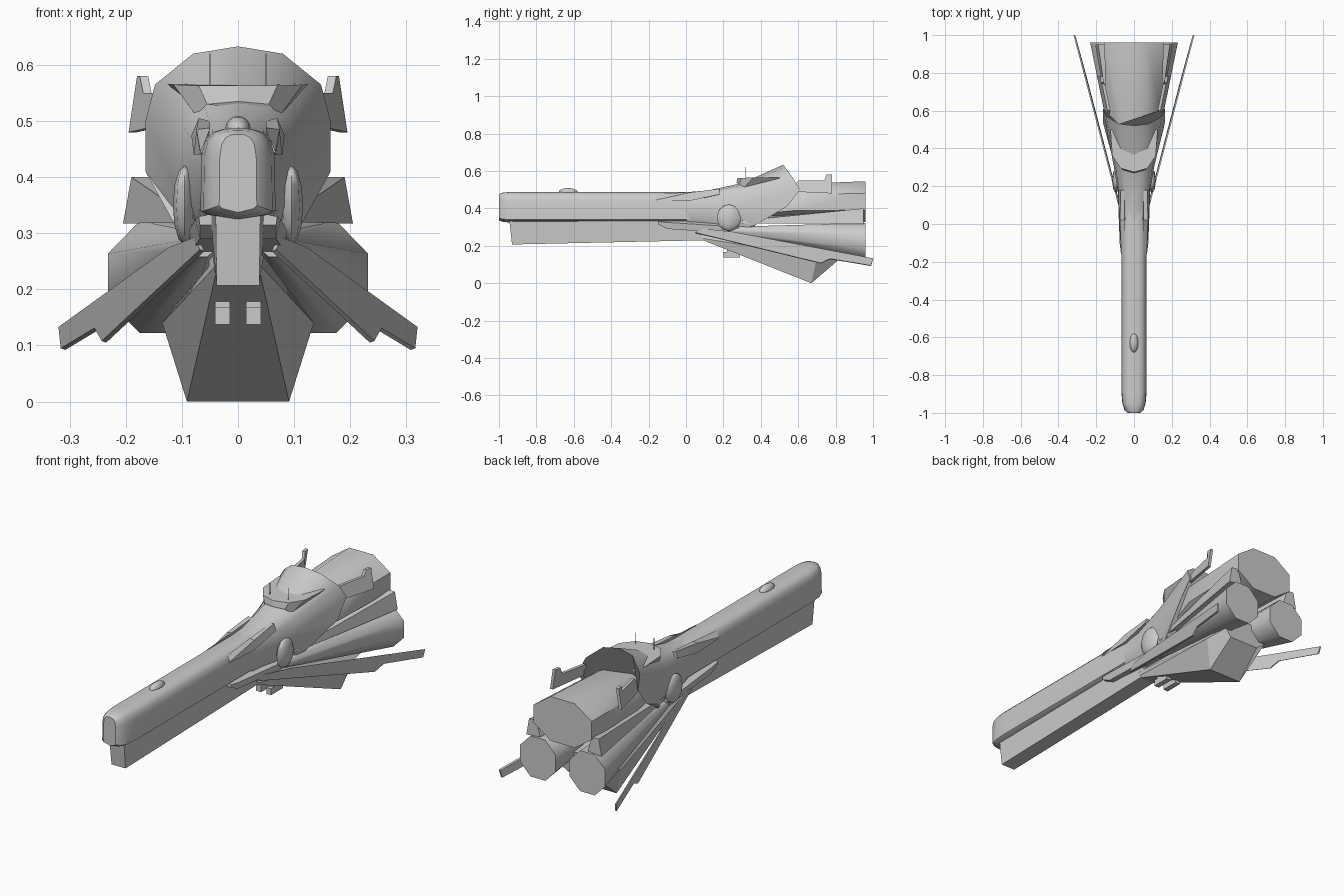
import bpy, bmesh, math
from mathutils import Vector


def finish(name, bm, mirror=False, angle=32):
    bmesh.ops.recalc_face_normals(bm, faces=bm.faces)
    me = bpy.data.meshes.new(name)
    bm.to_mesh(me)
    bm.free()
    ob = bpy.data.objects.new(name, me)
    bpy.context.collection.objects.link(ob)
    bpy.ops.object.select_all(action='DESELECT')
    ob.select_set(True)
    bpy.context.view_layer.objects.active = ob
    bpy.ops.object.shade_smooth_by_angle(angle=math.radians(angle))
    if mirror:
        ob.modifiers.new("mirror", 'MIRROR').use_clip = False
    return ob


def loft(name, rings, mirror=False, angle=32):
    """Skin closed rings of equal length and cap both ends."""
    bm = bmesh.new()
    vs = [[bm.verts.new(p) for p in r] for r in rings]
    n = len(vs[0])
    for a, b in zip(vs, vs[1:]):
        for i in range(n):
            j = (i + 1) % n
            bm.faces.new((a[i], a[j], b[j], b[i]))
    bm.faces.new(vs[0])
    bm.faces.new(vs[-1])
    return finish(name, bm, mirror, angle)


def slab(name, pts, offset, mirror=True):
    off = Vector(offset)
    return loft(name, [pts, [Vector(p) + off for p in pts]], mirror, 10)


def both(half):
    """Half ring from top centre to bottom centre -> full ring."""
    return half + [(-x, y, z) for x, y, z in half[-2:0:-1]]


def at(y, half, sx=1, sz=1, zc=0.41):
    return both([(x * sx, y, zc + (z - zc) * sz) for x, z in half])


def octagon(x, y, z, rx, rz):
    k = math.cos(math.pi / 8)
    return [(x + rx / k * math.cos(math.pi / 8 + i * math.pi / 4), y,
             z + rz / k * math.sin(math.pi / 8 + i * math.pi / 4)) for i in range(8)]


def box(name, x0, x1, y0, y1, z0, z1, mirror=True):
    slab(name, [(x0, y0, z0), (x1, y0, z0), (x1, y1, z0), (x0, y1, z0)],
         (0, 0, z1 - z0), mirror)


def blob(name, loc, scale, mirror=False, u=12, v=8):
    bm = bmesh.new()
    bmesh.ops.create_uvsphere(bm, u_segments=u, v_segments=v, radius=1)
    for p in bm.verts:
        p.co = Vector([c * s + l for c, s, l in zip(p.co, scale, loc)])
    finish(name, bm, mirror, 40)


# Long forward hull with rounded nose
hull = [(0, .487), (.025, .486), (.045, .48), (.058, .466), (.065, .44),
        (.067, .34), (.055, .333), (0, .325)]
loft("forward_hull", [at(-1, hull, .5, .86), at(-.985, hull, .75, .95),
                      at(-.95, hull, .92), at(-.89, hull), at(.15, hull)])

# Lower barrel below the hull
loft("lower_barrel", [
    both([(0, -.945, .34), (.04, -.945, .34), (.038, -.93, .207), (0, -.93, .207)]),
    both([(0, .12, .34), (.05, .12, .34), (.04, .12, .23), (0, .12, .23)])])

# Flared rear body, rear edge cut at a slant
loft("rear_body", [
    at(0, [(0, .486), (.045, .479), (.063, .45), (.066, .40), (.066, .34), (.04, .33), (0, .325)]),
    at(.1, [(0, .492), (.046, .485), (.068, .45), (.071, .40), (.071, .34), (.05, .29), (0, .27)]),
    at(.3, [(0, .535), (.06, .525), (.098, .49), (.106, .42), (.1, .36), (.075, .29), (0, .26)]),
    both([(0, .52, .633), (.08, .53, .62), (.148, .57, .565), (.165, .61, .50),
          (.165, .54, .41), (.11, .37, .31), (0, .36, .27)])], angle=40)

# Bridge visor and antennas
loft("bridge_visor", [
    [(0, .27, .535), (.055, .285, .53), (.075, .31, .51), (.09, .5, .53),
     (-.09, .5, .53), (-.075, .31, .51), (-.055, .285, .53)],
    [(0, .275, .563), (.07, .295, .563), (.115, .36, .565), (.125, .5, .566),
     (-.125, .5, .566), (-.115, .36, .565), (-.07, .295, .563)]], angle=10)
box("antenna", .049, .051, .319, .321, .55, .62)

# Sensor bump and side pods
blob("sensor_bump", (0, -.63, .485), (.023, .052, .024))
blob("side_pod", (.095, .23, .35), (.021, .065, .071), True, 8, 6)

# Upper engine and paired lower engines
loft("upper_engine", [octagon(0, .36, .40, .085, .08), octagon(0, .58, .43, .145, .10),
                      octagon(0, .96, .436, .158, .109)], angle=50)
loft("lower_engine", [octagon(.065, .26, .28, .025, .022),
                      octagon(.135, .96, .222, .097, .1)], True, 50)

# Ventral keel
loft("ventral_keel", [
    both([(0, .08, .27), (.045, .08, .26), (.042, .09, .24), (.04, .1, .226), (0, .1, .226)]),
    both([(0, .67, .25), (.06, .67, .24), (.135, .7, .14), (.091, .67, 0), (0, .67, 0)]),
    both([(0, .82, .23), (.06, .82, .22), (.12, .82, .15), (.08, .81, .12), (0, .81, .12)])],
    angle=15)

# Swept lower wings
slab("lower_wing", [(.06, .05, .268), (.235, .72, .105), (.248, .77, .128), (.308, .99, .092),
                    (.312, 1.0, .13), (.115, .25, .272), (.07, .08, .29)], (.008, 0, .003))

# Mid-height wedge fins
loft("mid_fin", [
    [(.06, .3, .34), (.095, .3, .32), (.095, .3, .335), (.07, .3, .35)],
    [(.13, .95, .325), (.205, .95, .317), (.19, .95, .4), (.15, .95, .4)]], True, 10)

# Upper fins leaning inward, with raised tips
slab("upper_fin", [(.135, .56, .49), (.18, .78, .48), (.165, .78, .58), (.160, .75, .58),
                   (.154, .74, .55), (.125, .6, .55)], (.015, 0, 0))

# Side fairings where the hull meets the body
loft("upper_fairing", [
    [(.055, -.16, .455), (.068, -.16, .44), (.067, -.16, .445), (.055, -.16, .475)],
    [(.055, .02, .44), (.079, .02, .44), (.074, .02, .485), (.05, .02, .488)],
    [(.055, .18, .47), (.083, .18, .475), (.07, .18, .505), (.05, .18, .50)]], True, 10)
loft("lower_fairing", [
    [(.04, -.15, .315), (.068, -.15, .315), (.07, -.15, .33), (.04, -.15, .335)],
    [(.04, -.1, .29), (.068, -.1, .29), (.076, -.1, .325), (.04, -.1, .335)],
    [(.04, .28, .265), (.085, .28, .265), (.09, .28, .3), (.04, .28, .33)]], True, 10)

# Small underslung units on stems
box("underslung_unit", .014, .041, .2, .29, .137, .168)
box("underslung_stem", .014, .041, .22, .27, .16, .23)
